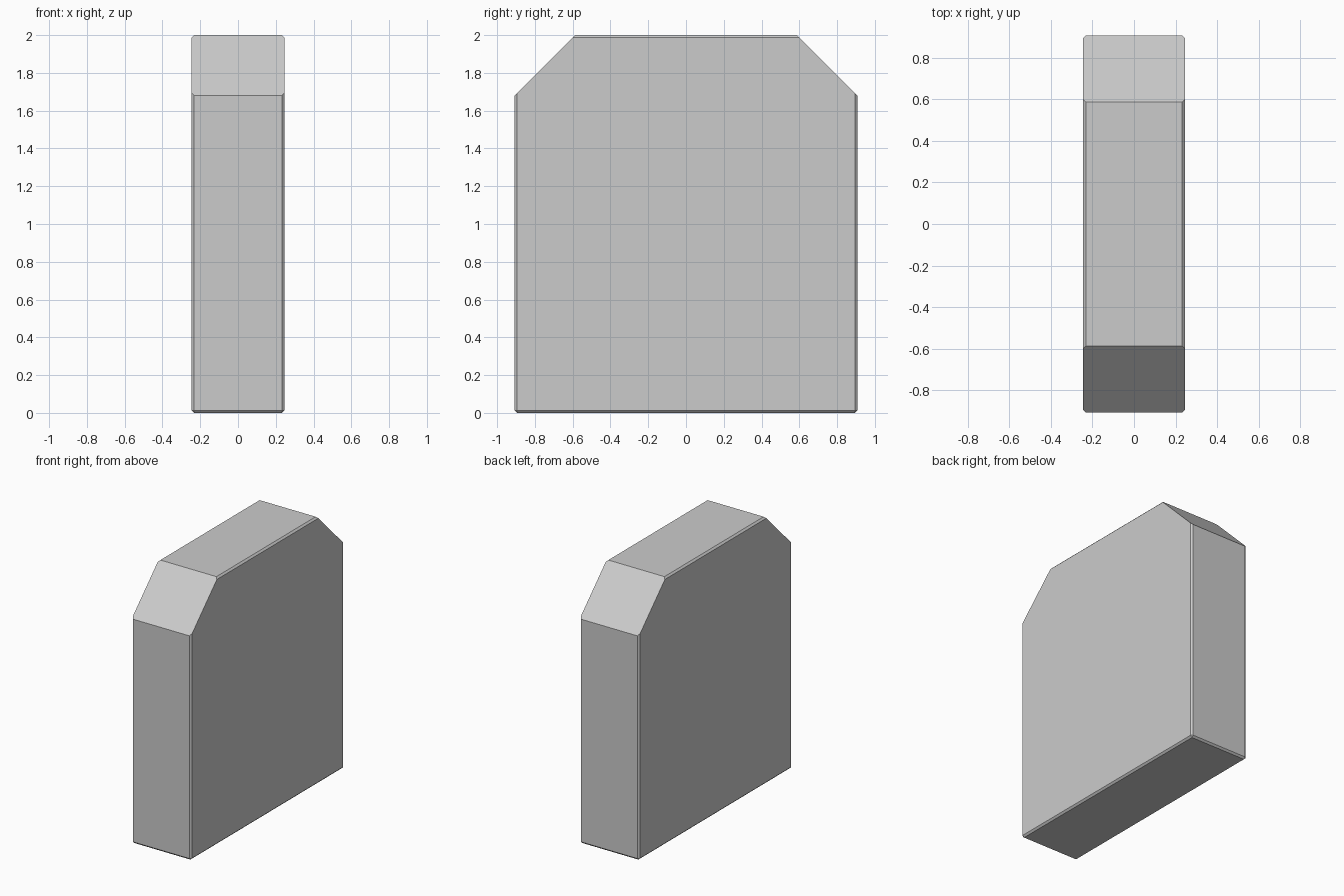
import bpy, bmesh
from mathutils import Vector

if "Cube" in bpy.data.objects:
    bpy.data.objects.remove(bpy.data.objects["Cube"])

W, D, H = 0.49, 1.815, 2.0

# Block with narrow chamfers on every edge
bm = bmesh.new()
bmesh.ops.create_cube(bm, size=1)
bmesh.ops.scale(bm, vec=(W, D, H), verts=bm.verts)
bmesh.ops.translate(bm, vec=(0, 0, H / 2), verts=bm.verts)
bmesh.ops.bevel(bm, geom=bm.edges[:], offset=0.013, segments=1,
                affect='EDGES', profile=0.5)

# Slice off the front and back top corners at 45 degrees
for side in (-1, 1):
    geom = bm.verts[:] + bm.edges[:] + bm.faces[:]
    cut = bmesh.ops.bisect_plane(bm, geom=geom, dist=1e-5,
                                 plane_co=Vector((0, side * 0.587, H)),
                                 plane_no=Vector((0, side, 1)),
                                 clear_outer=True)
    rim = [e for e in cut['geom_cut'] if isinstance(e, bmesh.types.BMEdge)]
    bmesh.ops.contextual_create(bm, geom=rim)

bmesh.ops.recalc_face_normals(bm, faces=bm.faces)
mesh = bpy.data.meshes.new("slab")
bm.to_mesh(mesh)
bm.free()
bpy.context.collection.objects.link(bpy.data.objects.new("slab", mesh))
